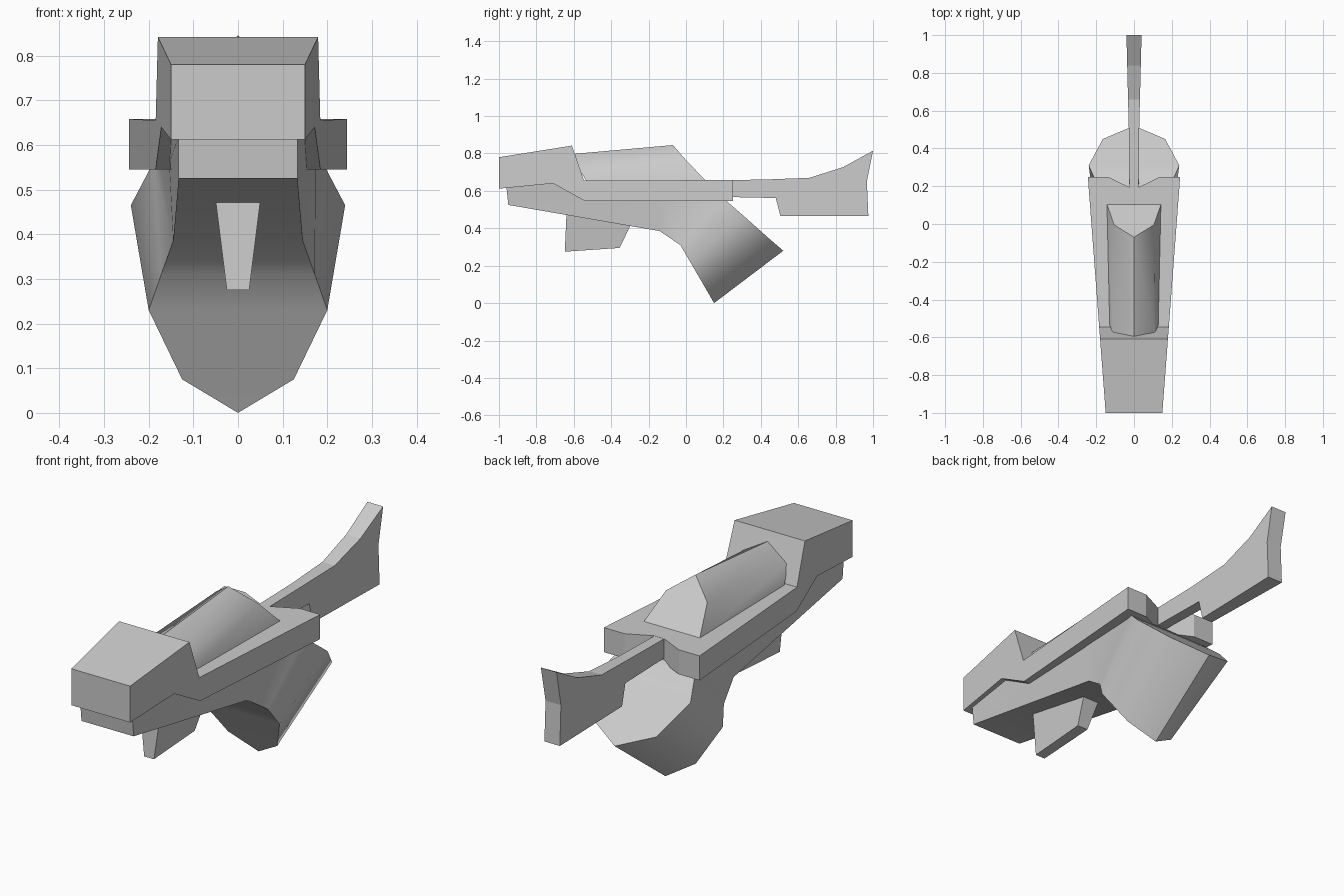
import bpy, bmesh, math

if "Cube" in bpy.data.objects:
    bpy.data.objects.remove(bpy.data.objects["Cube"])


def shell(name, half, sides, smooth=None):
    """Mirror an outline of (x, y, z) points across x = 0, bridge both halves, close the sides."""
    bm = bmesh.new()
    right = [bm.verts.new(p) for p in half]
    left = [r if r.co.x < 1e-5 else bm.verts.new((-r.co.x, r.co.y, r.co.z)) for r in right]
    n = len(half)
    for i in range(n):
        j = (i + 1) % n
        ring = list(dict.fromkeys([right[i], right[j], left[j], left[i]]))
        if len(ring) > 2:
            bm.faces.new(ring)
    for f in sides:
        bm.faces.new([right[i] for i in f])
        bm.faces.new([left[i] for i in reversed(f)])
    bmesh.ops.recalc_face_normals(bm, faces=bm.faces)
    mesh = bpy.data.meshes.new(name)
    bm.to_mesh(mesh)
    bm.free()
    ob = bpy.data.objects.new(name, mesh)
    bpy.context.collection.objects.link(ob)
    if smooth:
        bpy.ops.object.select_all(action='DESELECT')
        ob.select_set(True)
        bpy.context.view_layer.objects.active = ob
        bpy.ops.object.shade_smooth_by_angle(angle=math.radians(smooth))
    return ob


def slab(name, profile, width):
    """Side profile of (y, z) points with half-width given by width(y, z)."""
    return shell(name, [(width(y, z), y, z) for y, z in profile], [range(len(profile))])


# Upper hull: nose block and flat deck, widening to the rear
deck = slab("upper_hull",
            [(-1, .612), (-1, .78), (-.61, .842), (-.545, .655), (.25, .658),
             (.25, .545), (-.54, .545), (-.71, .64)],
            lambda y, z: .15 + (y + 1) * .0755)

# V-shaped notch in the rear of the deck
notch = shell("notch_cutter",
              [(.025, .195, .4), (.14, .2505, .4), (.14, .4, .4),
               (.14, .4, .8), (.14, .2505, .8), (.025, .195, .8)],
              [(0, 1, 4, 5), (1, 2, 3, 4)])
notch.hide_render = True
notch.hide_viewport = True
cut = deck.modifiers.new("notch", 'BOOLEAN')
cut.operation = 'DIFFERENCE'
cut.solver = 'EXACT'
cut.object = notch

# Lower hull flowing into the angled rear pod
shell("lower_hull_and_pod",
      [(0, .15, 0), (.125, .107, .075), (.2, .017, .23), (.172, -.03, .31),
       (.145, -.14, .385), (.133, -.95, .525), (.133, -.96, .62),
       (.149, -.7, .65), (.154, -.54, .56), (.174, -.14, .56),
       (.19, .2, .56), (.24, .31, .465), (.165, .45, .34), (0, .52, .28)],
      [(0, 1, 12, 13), (1, 2, 11, 12), (2, 3, 10, 11), (3, 4, 9, 10),
       (4, 5, 6, 7, 8, 9)], smooth=50)

# Canopy
shell("canopy",
      [(0, -.07, .845), (.105, -.005, .77), (.145, .11, .65),
       (.13, -.53, .65), (.11, -.585, .735), (0, -.61, .797)],
      [(0, 1, 4, 5), (1, 2, 3, 4)], smooth=50)

# Tail boom and fin
slab("tail_fin",
     [(.19, .657), (.43, .661), (.66, .67), (.84, .727), (1, .815), (.967, .65),
      (.975, .465), (.505, .465), (.48, .562), (.19, .568)],
     lambda y, z: .025 + max(0, y - .4) * .025)

# Keel fin under the nose
slab("keel_fin",
     [(-.648, .275), (-.638, .5), (-.28, .45), (-.355, .295)],
     lambda y, z: .025 + (z - .275) * .125)
